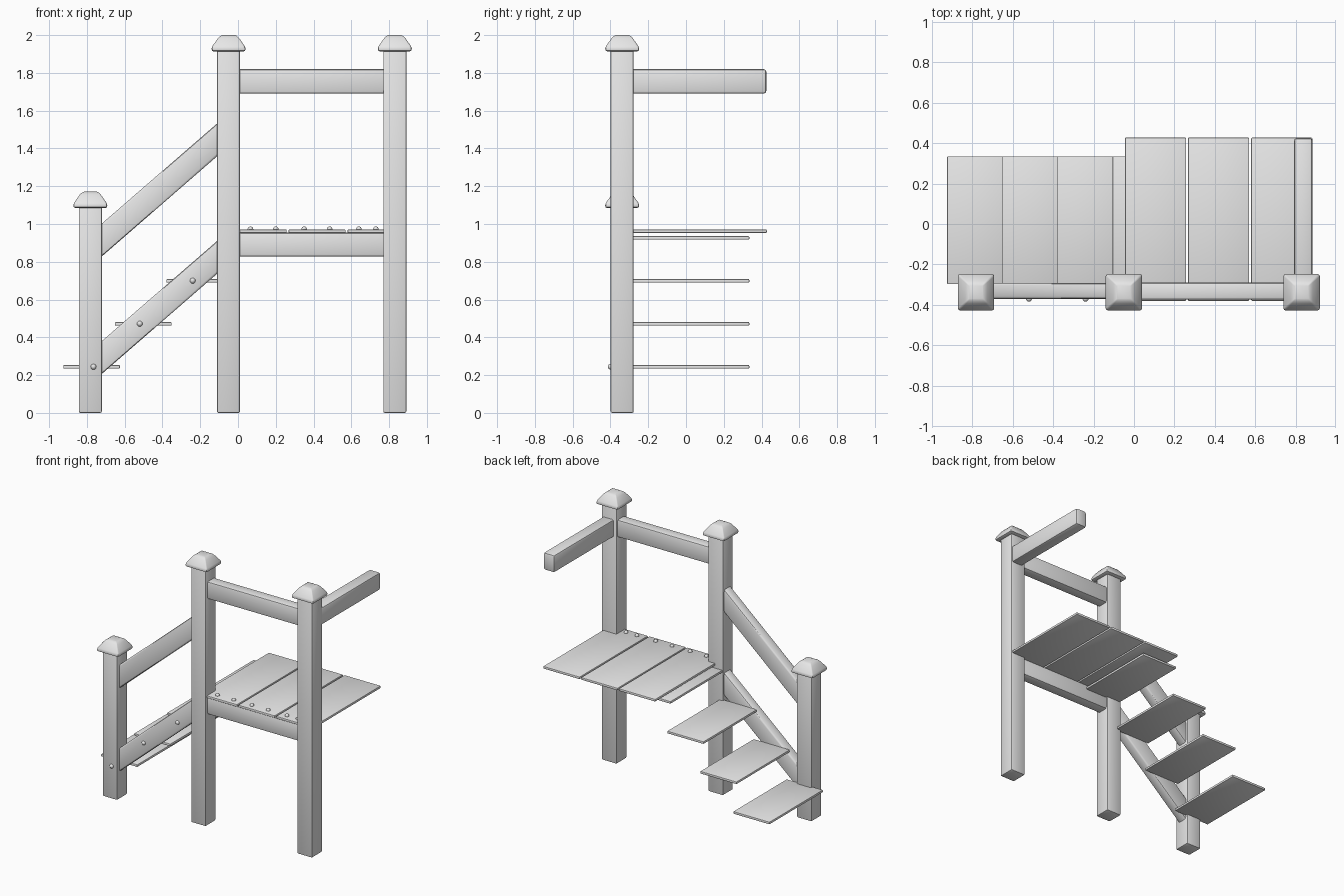
import bpy, bmesh, math

if "Cube" in bpy.data.objects:
    bpy.data.objects.remove(bpy.data.objects["Cube"])

wood = bpy.data.materials.new("plain grey")
wood.diffuse_color = (0.8, 0.8, 0.8, 1)
wood.use_nodes = True
wood.node_tree.nodes["Principled BSDF"].inputs["Base Color"].default_value = wood.diffuse_color

Y = -0.338  # centre line of the posts


def finish(obj, bevel=0.0, segments=2):
    obj.data.materials.append(wood)
    bpy.ops.object.select_all(action='DESELECT')
    obj.select_set(True)
    bpy.context.view_layer.objects.active = obj
    if bevel:
        mod = obj.modifiers.new("rounded edges", 'BEVEL')
        mod.width = bevel
        mod.segments = segments
        mod.limit_method = 'ANGLE'
        mod.angle_limit = math.radians(30)
        bpy.ops.object.modifier_apply(modifier=mod.name)
    bpy.ops.object.shade_smooth_by_angle(angle=math.radians(40))
    return obj


def box(name, x, y, z, bevel):
    """Rounded box from (min, max) ranges."""
    bm = bmesh.new()
    bmesh.ops.create_cube(bm, size=1)
    for v in bm.verts:
        v.co = [r[0] if c < 0 else r[1] for c, r in zip(v.co, (x, y, z))]
    return from_bmesh(name, bm, bevel)


def from_bmesh(name, bm, bevel=0.0):
    bmesh.ops.recalc_face_normals(bm, faces=bm.faces)
    mesh = bpy.data.meshes.new(name)
    bm.to_mesh(mesh)
    bm.free()
    obj = bpy.data.objects.new(name, mesh)
    bpy.context.collection.objects.link(obj)
    return finish(obj, bevel)


def cap(name, x, z):
    """Square post cap lofted from a profile of half widths and heights."""
    bm = bmesh.new()
    rings = []
    for half, h in ((.08, 0), (.088, .004), (.09, .014), (.086, .027),
                    (.056, .070), (.046, .080), (.034, .086)):
        r = half * 0.12
        ring = []
        for k in range(4):
            for a in (0, 45, 90):
                t = math.radians(k * 90 + a)
                c = math.radians(k * 90 + 45)
                d = (half - r) * math.sqrt(2)
                ring.append(bm.verts.new((x + d * math.cos(c) + r * math.cos(t),
                                          Y + d * math.sin(c) + r * math.sin(t), z + h)))
        rings.append(ring)
    for lo, hi in zip(rings, rings[1:]):
        for i in range(12):
            j = (i + 1) % 12
            bm.faces.new((lo[i], lo[j], hi[j], hi[i]))
    bm.faces.new(rings[0])
    bm.faces.new(rings[-1])
    from_bmesh(name, bm)


def screw(name, loc):
    """Domed screw head."""
    bpy.ops.mesh.primitive_uv_sphere_add(segments=12, ring_count=8, radius=.015, location=loc)
    bpy.context.object.name = name
    finish(bpy.context.object)


def sloped_rail(name, z_low, z_high):
    """Slanted rail between the short post and the middle post."""
    x0, x1 = -.755, -.075
    slope = (z_high - z_low) / .609
    bm = bmesh.new()
    bmesh.ops.create_cube(bm, size=1)
    for v in bm.verts:
        x = x0 if v.co.x < 0 else x1
        v.co = (x, -.332 + v.co.y * .078, z_low + slope * (x + .72) + v.co.z * .174)
    from_bmesh(name, bm, .012)


# posts with caps
for label, x, top in (("short", -.782, 1.085), ("middle", -.05, 1.914), ("corner", .83, 1.914)):
    box(label + "_post", (x - .061, x + .061), (Y - .061, Y + .061), (0, top + .01), .008)
    cap(label + "_post_cap", x, top)

# level rails
box("front_hand_rail", (-.02, .80), (-.374, -.290), (1.69, 1.82), .012)
box("platform_beam", (-.02, .80), (-.374, -.290), (.828, .954), .012)
box("side_hand_rail", (.792, .884), (-.32, .425), (1.69, 1.82), .014)

# stair rails
sloped_rail("stair_hand_rail", .916, 1.445)
sloped_rail("stair_stringer", .294, .823)

# platform planks with two screws each
for i, (x0, x1, s0, s1) in enumerate(((-.045, .258, .066, .20), (.267, .570, .35, .485),
                                      (.580, .883, .64, .73))):
    box(f"platform_plank_{i + 1}", (x0, x1), (-.381, .428), (.952, .971), .006)
    for k, s in enumerate((s0, s1)):
        screw(f"plank_screw_{i + 1}_{k + 1}", (s, -.335, .972))

# stair treads, the last one tucked under the platform
for i in range(4):
    x, z = -.925 + .273 * i, .244 + .2275 * i
    box(f"stair_tread_{i + 1}", (x, x + .30), (-.297, .335), (z - .009, z + .009), .004)

# screws holding the treads
for i, (x, y) in enumerate(((-.765, -.399), (-.52, -.370), (-.24, -.370))):
    screw(f"tread_screw_{i + 1}", (x, y, .244 + .228 * i))
